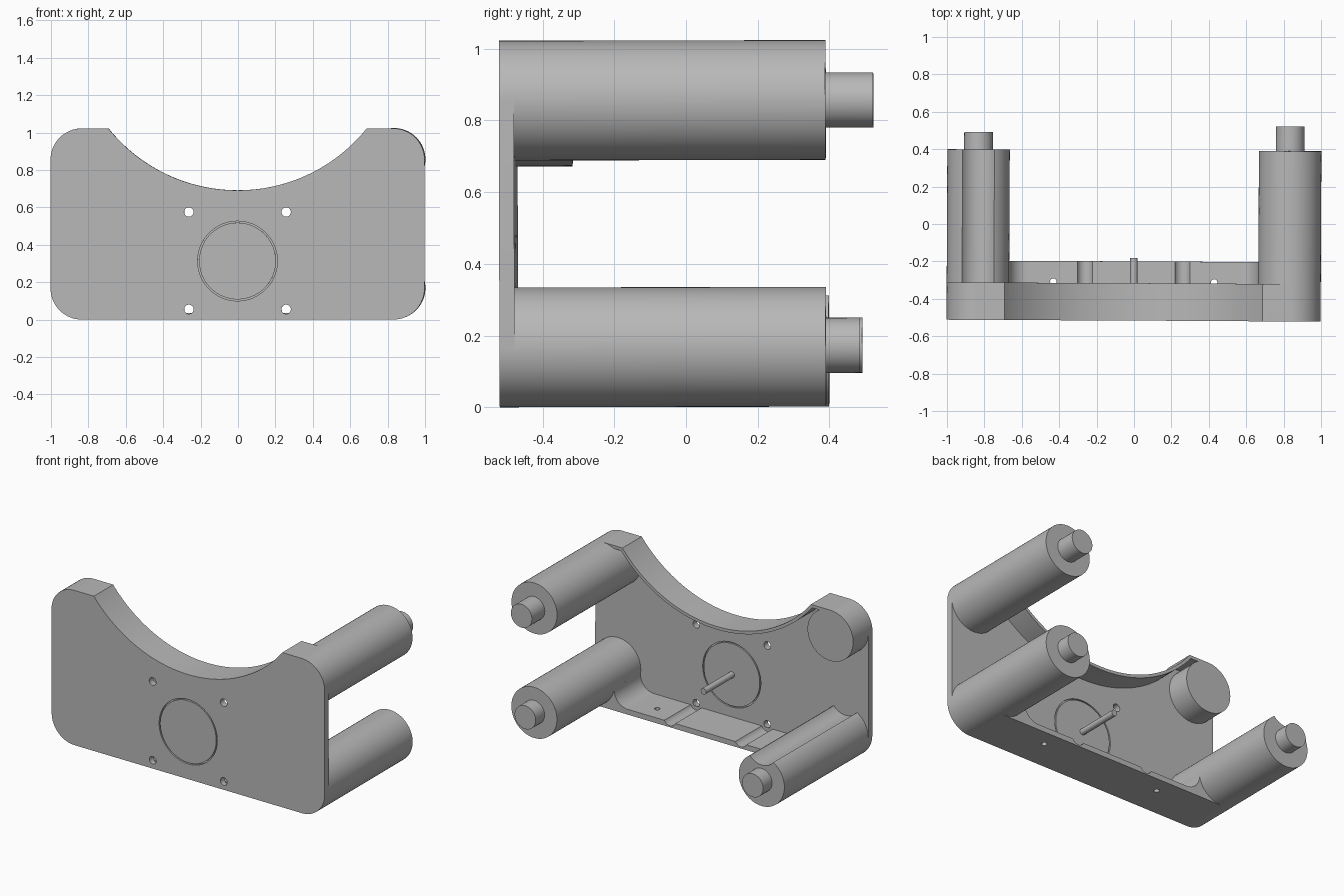
import bpy, bmesh
from math import sin, cos, pi, radians, atan2, hypot
from mathutils import Matrix, Vector

if "Cube" in bpy.data.objects:
    bpy.data.objects.remove(bpy.data.objects["Cube"], do_unlink=True)

grey = bpy.data.materials.new("matte grey")
grey.use_nodes = True
grey.diffuse_color = (0.48, 0.48, 0.48, 1)
grey.node_tree.nodes["Principled BSDF"].inputs["Base Color"].default_value = grey.diffuse_color

R = 0.167                    # post and corner radius
PX, LOW, HIGH = 0.833, R, 0.855
TOP = HIGH + R
FRONT, INNER, LIP = -0.515, -0.473, -0.315
parts = []


def arc(cx, cz, r, a0, a1, n=16):
    return [(cx + r * cos(a0 + (a1 - a0) * i / n), cz + r * sin(a0 + (a1 - a0) * i / n))
            for i in range(n + 1)]


def prism(name, outline, start, end, vertical=False, keep=True):
    """Extrude an outline along y (or along z when vertical)."""
    bm = bmesh.new()
    place = (lambda a, b, d: (a, b, d)) if vertical else (lambda a, b, d: (a, d, b))
    face = bm.faces.new([bm.verts.new(place(a, b, start)) for a, b in outline])
    moved = bmesh.ops.extrude_face_region(bm, geom=[face], use_keep_orig=True)
    shift = Vector(place(0, 0, end - start))
    bmesh.ops.translate(bm, vec=shift, verts=[v for v in moved["geom"]
                                            if isinstance(v, bmesh.types.BMVert)])
    bmesh.ops.recalc_face_normals(bm, faces=bm.faces)
    mesh = bpy.data.meshes.new(name)
    bm.to_mesh(mesh)
    bm.free()
    mesh.materials.append(grey)
    ob = bpy.data.objects.new(name, mesh)
    bpy.context.collection.objects.link(ob)
    ob.hide_render = not keep
    if keep:
        parts.append(ob)
    return ob


def rod(name, x, z, r, start, end, n=64, **kw):
    return prism(name, arc(x, z, r, 0, 2 * pi, n)[:-1], start, end, **kw)


def cut(target, cutter):
    mod = target.modifiers.new("cut", "BOOLEAN")
    mod.operation, mod.solver, mod.object = "DIFFERENCE", "EXACT", cutter
    bpy.context.view_layer.objects.active = target
    bpy.ops.object.modifier_apply(modifier=mod.name)
    bpy.data.objects.remove(cutter, do_unlink=True)


# Saddle curve along the top of the plate
SZ, SR, LIP_T = 1.577, 0.886, 0.02
half = atan2(0.69, SZ - TOP)
saddle = arc(0, SZ, SR, -pi / 2 + half, -pi / 2 - half, 64)
saddle[0], saddle[-1] = (0.69, TOP), (-0.69, TOP)

# Front plate with rounded corners
plate = prism("front_plate",
              arc(-PX, LOW, R, pi, 1.5 * pi) + arc(PX, LOW, R, 1.5 * pi, 2 * pi)
              + arc(PX, HIGH, R, 0, pi / 2) + saddle
              + arc(-PX, HIGH, R, pi / 2, pi), FRONT, INNER)
for x in (-0.26, 0.26):
    for z in (0.055, 0.575):
        cut(plate, rod("hole", x, z, 0.025, -1, 0, 32, keep=False))

# Circular grooves on both faces of the plate
for a, b in ((FRONT - 0.1, FRONT + 0.015), (INNER - 0.01, INNER + 0.1)):
    ring = rod("ring", 0, 0.313, 0.213, a, b, 96, keep=False)
    cut(ring, rod("core", 0, 0.313, 0.205, -1, 1, 96, keep=False))
    cut(plate, ring)

# Lip following the saddle, with a short ledge to each upper corner
inner_half = atan2(0.70, SZ - TOP + LIP_T)
under = arc(0, SZ, SR + LIP_T, -pi / 2 - inner_half, -pi / 2 + inner_half, 64)
prism("saddle_lip", [(PX, TOP)] + saddle + [(-PX, TOP), (-PX, TOP - LIP_T)]
      + under + [(PX, TOP - LIP_T)], INNER - 0.01, LIP)

# Bottom flange, filleted up into the lower posts
FT, FR = 0.035, 0.1
dz = FT + FR - LOW
dx = ((R + FR) ** 2 - dz ** 2) ** 0.5
turn = atan2(-dz, dx)
right_fillet = arc(PX - dx, FT + FR, FR, -pi / 2, turn)
left_fillet = [(-x, z) for x, z in reversed(right_fillet)]
flange = prism("bottom_flange", [(-PX, 0), (-PX, LOW)] + left_fillet + right_fillet
               + [(PX, LOW), (PX, 0)], INNER - 0.01, -0.2)
for s in (-1, 1):
    cut(flange, rod("channel", s * 0.26, 0.055, 0.045, INNER, 0, 32, keep=False))
    cut(flange, rod("drain", s * 0.43, -0.31, 0.017, -0.1, 0.2, 24,
                    vertical=True, keep=False))

# Corner posts with end pegs, and one short boss
END, PEG = 0.395, 0.077
back = FRONT + 0.02
rod("upper_left_post", PX, HIGH, R, back, END)
rod("upper_left_peg", PX, HIGH, PEG, END - 0.02, 0.528)
rod("lower_left_post", PX, LOW, R, back, END)
rod("lower_left_peg", PX, LOW + 0.004, PEG, END - 0.02, 0.488)
rod("upper_right_boss", -PX, HIGH, R, back, LIP)
grooved = rod("lower_right_post", -PX, LOW, R, back, END)
cut(grooved, rod("groove", -PX, 0.38, 0.11, INNER, 1, keep=False))
rod("lower_right_peg", -PX, LOW + 0.004, PEG, END - 0.02, 0.488)

# Centre pin
rod("centre_pin", 0, 0.313, 0.02, INNER - 0.01, -0.18, 32)

# Slight overall skew, then smooth shading with sharp edges
tilt = Matrix.Rotation(-0.005, 4, "Z") @ Matrix.Rotation(0.002, 4, "X")
bpy.ops.object.select_all(action="DESELECT")
for ob in parts:
    ob.data.transform(Matrix.Translation((0, 0, 0.001)) @ tilt)
    ob.select_set(True)
bpy.context.view_layer.objects.active = plate
bpy.ops.object.shade_smooth_by_angle(angle=radians(30))
